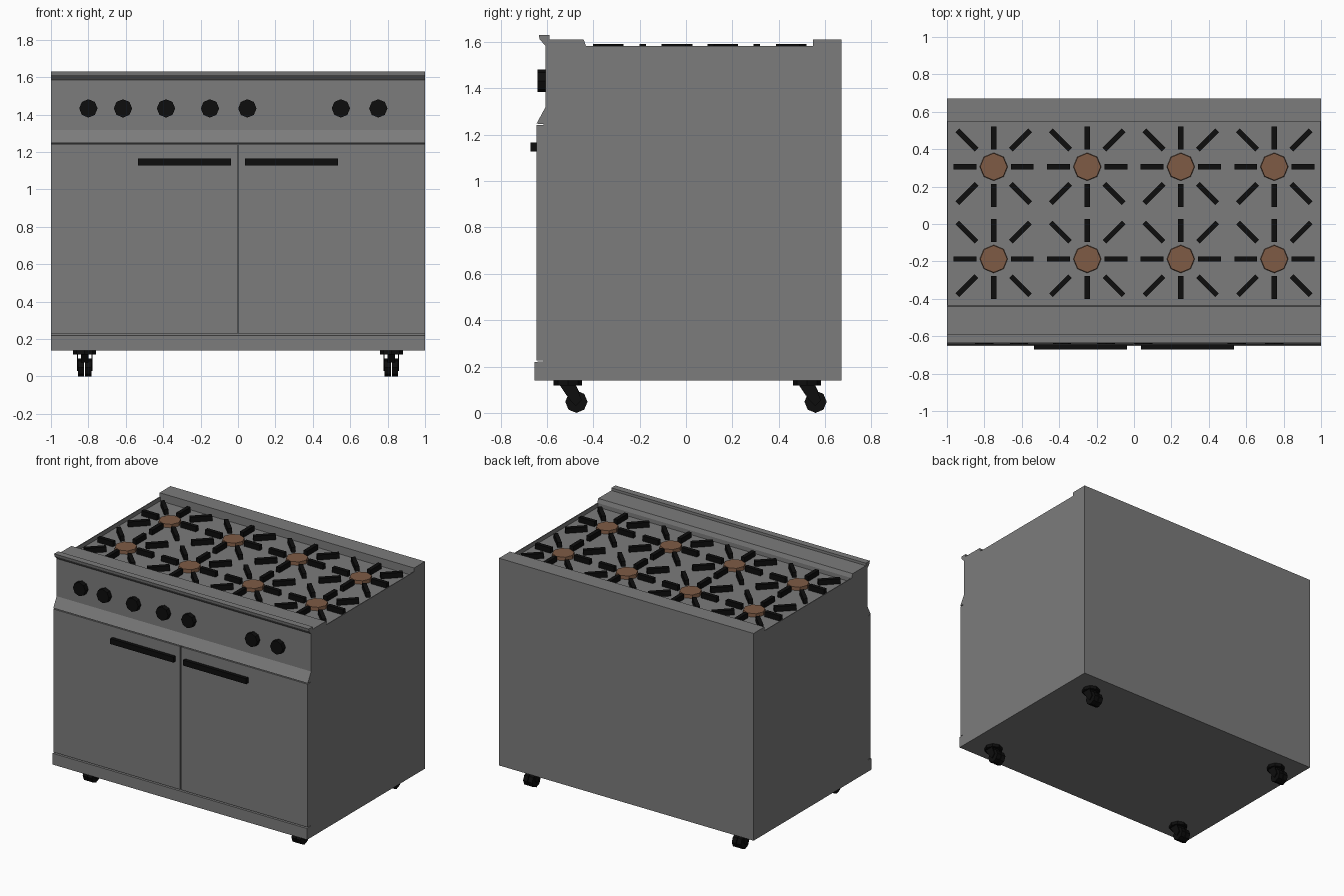
import bpy, bmesh, math
from mathutils import Matrix, Vector

if "Cube" in bpy.data.objects:
    bpy.data.objects.remove(bpy.data.objects["Cube"])


def material(name, rgb):
    m = bpy.data.materials.new(name)
    m.diffuse_color = (*rgb, 1)
    m.use_nodes = True
    m.node_tree.nodes["Principled BSDF"].inputs["Base Color"].default_value = m.diffuse_color
    return m


STEEL = material("dark_steel", (0.2, 0.2, 0.2))
BLACK = material("black_iron", (0.004, 0.004, 0.004))
BROWN = material("brown_burner", (0.21, 0.105, 0.06))


def finish(name, bm, mat=STEEL):
    bmesh.ops.recalc_face_normals(bm, faces=bm.faces)
    me = bpy.data.meshes.new(name)
    bm.to_mesh(me)
    bm.free()
    ob = bpy.data.objects.new(name, me)
    bpy.context.collection.objects.link(ob)
    me.materials.append(mat)
    return ob


def add_box(bm, lo, hi, rot=Matrix()):
    lo, hi = Vector(lo), Vector(hi)
    m = rot @ Matrix.Translation((lo + hi) / 2) @ Matrix.Diagonal((*(hi - lo), 1))
    bmesh.ops.create_cube(bm, size=1, matrix=m)


def add_cyl(bm, center, r1, r2, depth, axis="Z", sides=8):
    rot = {"X": Matrix.Rotation(math.pi / 2, 4, "Y"),
           "Y": Matrix.Rotation(math.pi / 2, 4, "X"),
           "Z": Matrix()}[axis]
    bmesh.ops.create_cone(bm, cap_ends=True, segments=sides, radius1=r1, radius2=r2,
                          depth=depth, matrix=Matrix.Translation(center) @ rot)


def add_profile(bm, pts, x0, x1):
    # side profile in (y, z) extruded along x
    f = bm.faces.new([bm.verts.new((x0, y, z)) for y, z in pts])
    ext = bmesh.ops.extrude_face_region(bm, geom=[f])["geom"]
    verts = [v for v in ext if isinstance(v, bmesh.types.BMVert)]
    bmesh.ops.translate(bm, verts=verts, vec=(x1 - x0, 0, 0))


PAN = 1.555  # cooktop level, sunk slightly below the side rims

# Cabinet: kick plate, door recess, control panel, front lip, cooktop, back ledge
bm = bmesh.new()
add_profile(bm, [
    (0.67, 0.14), (-0.653, 0.14), (-0.653, 0.22), (-0.615, 0.222),
    (-0.615, 1.246), (-0.645, 1.248), (-0.607, 1.318), (-0.607, 1.585),
    (-0.632, 1.612), (-0.635, 1.63), (-0.59, 1.63), (-0.59, 1.612),
    (-0.442, 1.612), (-0.432, 1.584), (-0.432, PAN), (0.548, PAN),
    (0.548, 1.612), (0.67, 1.612)], -1, 1)
finish("cabinet_body", bm)

# Thin side rims of the cooktop
for side, s in (("left", -1), ("right", 1)):
    bm = bmesh.new()
    xs = sorted((s * 0.994, s))
    add_box(bm, (xs[0], -0.432, PAN), (xs[1], 0.548, 1.584))
    finish(side + "_cooktop_rim", bm)

# Doors with bar handles
for side, s in (("left", -1), ("right", 1)):
    bm = bmesh.new()
    xs = sorted((s * 0.004, s * 0.999))
    add_box(bm, (xs[0], -0.646, 0.226), (xs[1], -0.614, 1.242))
    finish(side + "_door", bm)
    bm = bmesh.new()
    xs = sorted((s * 0.038, s * 0.534))
    add_box(bm, (xs[0], -0.672, 1.128), (xs[1], -0.645, 1.166))
    finish(side + "_door_handle", bm, BLACK)

# Control knobs
for i, x in enumerate((-0.8, -0.615, -0.385, -0.15, 0.05, 0.55, 0.75)):
    bm = bmesh.new()
    add_cyl(bm, (x, -0.623, 1.433), 0.049, 0.049, 0.036, "Y")
    finish(f"knob_{i + 1}", bm, BLACK)

# Burners, each with eight radial grate bars
n = 0
for x in (-0.75, -0.25, 0.25, 0.75):
    for y in (-0.187, 0.306):
        n += 1
        bm = bmesh.new()
        add_cyl(bm, (x, y, PAN + 0.011), 0.075, 0.072, 0.026)
        finish(f"burner_{n}", bm, BROWN)
        bm = bmesh.new()
        for k in range(8):
            r0, r1 = (0.13, 0.275) if k % 2 else (0.092, 0.214)
            rot = Matrix.Translation((x, y, 0)) @ Matrix.Rotation(k * math.pi / 4, 4, "Z")
            add_box(bm, (r0, -0.014, PAN - 0.003), (r1, 0.014, 1.591), rot)
        finish(f"grate_{n}", bm, BLACK)

# Twin-wheel casters
for row, y in (("front", -0.51), ("rear", 0.522)):
    for side, x in (("left", -0.82), ("right", 0.82)):
        bm = bmesh.new()
        add_cyl(bm, (x, y, 0.13), 0.061, 0.061, 0.024)
        for s in (-1, 1):
            add_cyl(bm, (x + s * 0.019, y + 0.037, 0.048), 0.048, 0.048, 0.033, "X")
            xs = sorted((x + s * 0.036, x + s * 0.042))
            add_profile(bm, [(y - 0.035, 0.12), (y + 0.035, 0.12), (y + 0.06, 0.055),
                             (y + 0.035, 0.03), (y + 0.01, 0.055)], *xs)
        add_profile(bm, [(y - 0.035, 0.12), (y + 0.035, 0.12), (y + 0.05, 0.088),
                         (y - 0.005, 0.075)], x - 0.02, x + 0.02)
        finish(f"{row}_{side}_caster", bm, BLACK)
